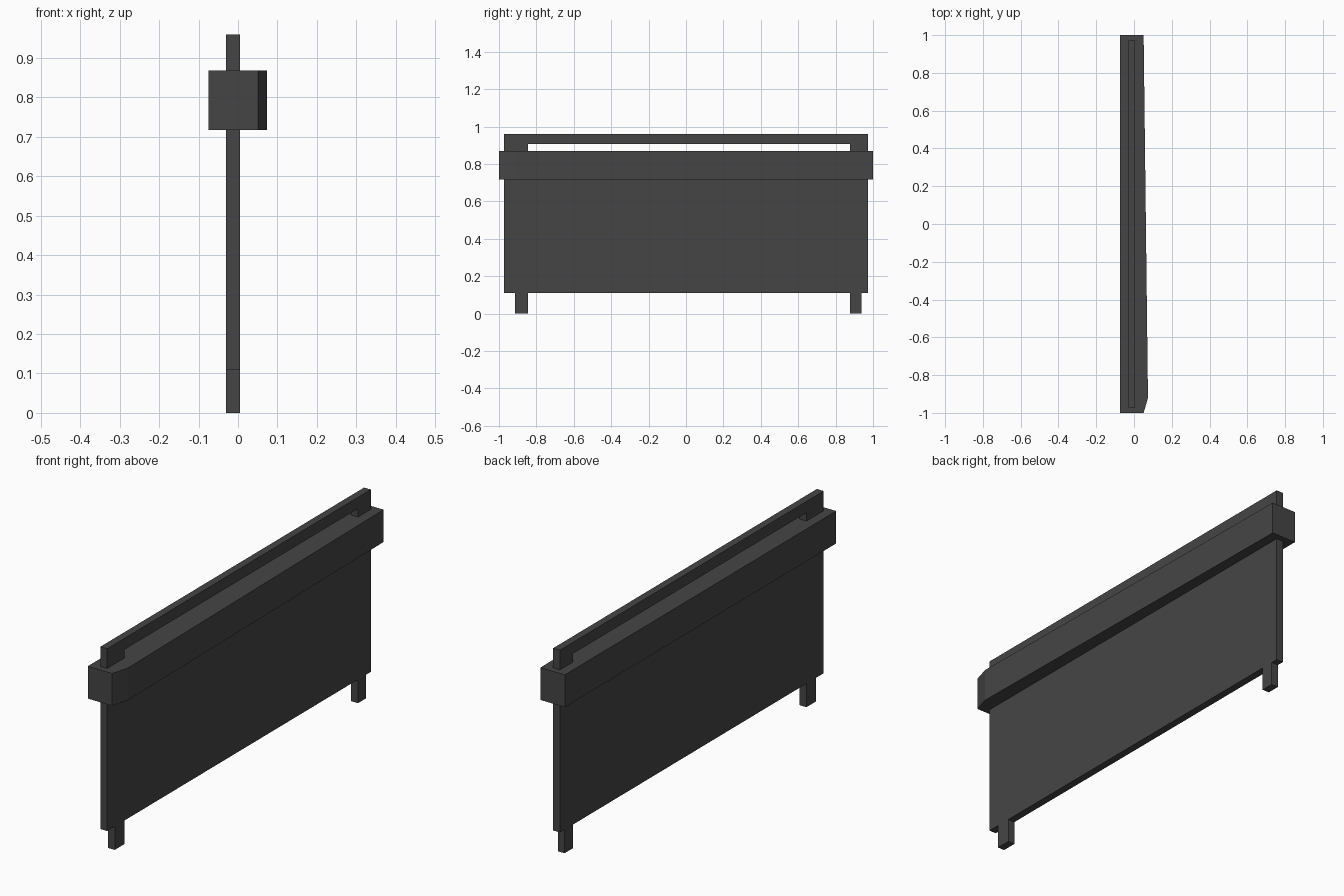
import bpy, bmesh

if "Cube" in bpy.data.objects:
    bpy.data.objects.remove(bpy.data.objects["Cube"])

mat = bpy.data.materials.new("dark_grey")
mat.diffuse_color = (0.06, 0.06, 0.06, 1)
mat.use_nodes = True
mat.node_tree.nodes["Principled BSDF"].inputs["Base Color"].default_value = mat.diffuse_color


def prism(name, outline, axis, lo, hi):
    """Extrude a 2D outline along x (outline is y,z) or z (outline is x,y)."""
    bm = bmesh.new()
    place = (lambda p: (lo, p[0], p[1])) if axis == "x" else (lambda p: (p[0], p[1], lo))
    face = bm.faces.new([bm.verts.new(place(p)) for p in outline])
    ext = bmesh.ops.extrude_face_region(bm, geom=[face])
    move = (hi - lo, 0, 0) if axis == "x" else (0, 0, hi - lo)
    bmesh.ops.translate(bm, vec=move,
                        verts=[g for g in ext["geom"] if isinstance(g, bmesh.types.BMVert)])
    bmesh.ops.recalc_face_normals(bm, faces=bm.faces)
    mesh = bpy.data.meshes.new(name)
    bm.to_mesh(mesh)
    bm.free()
    mesh.materials.append(mat)
    obj = bpy.data.objects.new(name, mesh)
    bpy.context.collection.objects.link(obj)
    return obj


def rect(a0, b0, a1, b1):
    return [(a0, b0), (a1, b0), (a1, b1), (a0, b1)]


X0, X1 = -0.03, 0.005          # board thickness
BEAM_Z0, BEAM_Z1 = 0.717, 0.868

# Main board, running up into the beam
prism("board", rect(-0.972, 0.11, 0.972, BEAM_Z0 + 0.02), "x", X0, X1)

# Feet
prism("front_foot", rect(-0.915, 0, -0.845, 0.11), "x", X0, X1)
prism("rear_foot", rect(0.877, 0, 0.938, 0.11), "x", X0, X1)

# Top rail with its two short posts, an upside-down U
zb = BEAM_Z1 - 0.02
prism("top_rail", [(-0.972, zb), (-0.845, zb), (-0.845, 0.907), (0.877, 0.907),
                   (0.877, zb), (0.972, zb), (0.972, 0.96), (-0.972, 0.96)], "x", X0, X1)

# Thick beam, tapering along one side with a bevelled front corner
prism("beam", [(-0.075, -1), (0.051, -1), (0.074, -0.92), (0.051, 1), (-0.075, 1)],
      "z", BEAM_Z0, BEAM_Z1)
